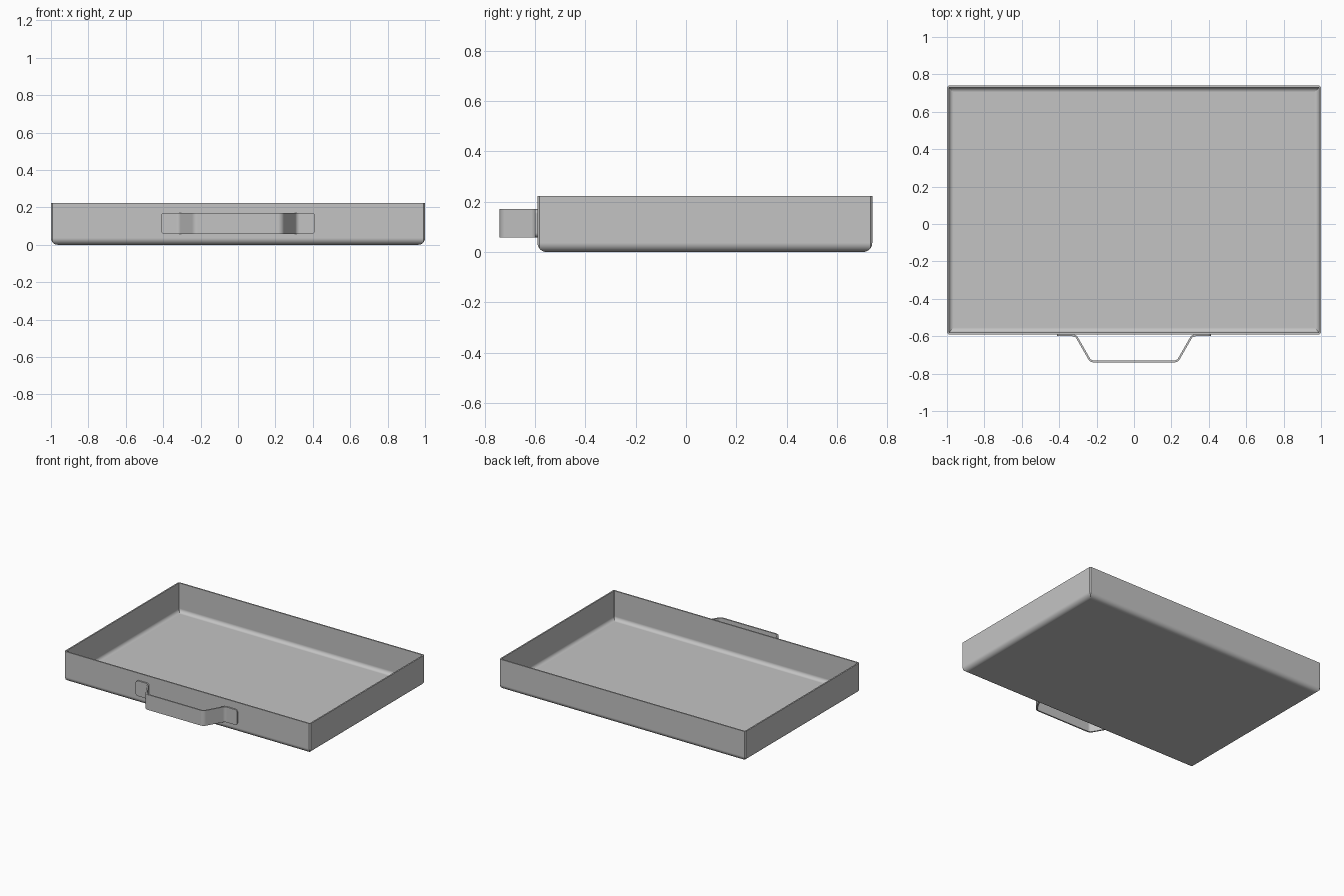
import bpy, bmesh
from math import sin, cos, pi, radians
from mathutils import Vector

cube = bpy.data.objects.get("Cube")
if cube:
    bpy.data.objects.remove(cube, do_unlink=True)

SHEET = 0.01                 # sheet metal thickness
FRONT, BACK, HALF_X = -0.59, 0.74, 1.0
HEIGHT, BEND = 0.222, 0.036  # wall height and outer bend radius
CORNER = 0.008               # narrow cut on each upright corner

metal = bpy.data.materials.new("grey metal")
metal.use_nodes = True
grey = (0.55, 0.55, 0.55, 1)
metal.diffuse_color = grey
metal.node_tree.nodes["Principled BSDF"].inputs["Base Color"].default_value = grey


def finish(bm, name):
    bmesh.ops.recalc_face_normals(bm, faces=bm.faces)
    mesh = bpy.data.meshes.new(name)
    bm.to_mesh(mesh)
    bm.free()
    mesh.materials.append(metal)
    obj = bpy.data.objects.new(name, mesh)
    bpy.context.collection.objects.link(obj)
    bpy.ops.object.select_all(action="DESELECT")
    bpy.context.view_layer.objects.active = obj
    obj.select_set(True)
    bpy.ops.object.shade_smooth_by_angle(angle=radians(25))
    return obj


def flatten_shading(obj):
    """Keep large faces evenly shaded next to the smooth bends."""
    normals = obj.modifiers.new("even shading", "WEIGHTED_NORMAL")
    normals.keep_sharp = True


def ring(bm, inset, z):
    """Rectangular loop at an inset from the outline; cut corners close into mitres."""
    x, f, b = HALF_X - inset, FRONT + inset, BACK - inset
    c = max(0.001, CORNER - inset)
    pts = [(c - x, f), (x - c, f), (x, f + c), (x, b - c),
           (x - c, b), (c - x, b), (-x, b - c), (-x, f + c)]
    return [bm.verts.new((px, py, z)) for px, py in pts]


# Tray: folded section from outside floor, up over the rim and down inside
steps = [i * pi / 16 for i in range(9)]
inner = BEND - SHEET
section = [(BEND - BEND * sin(a), BEND - BEND * cos(a)) for a in steps]
section += [(0, HEIGHT), (SHEET, HEIGHT)]
section += [(BEND - inner * sin(a), BEND - inner * cos(a)) for a in reversed(steps)]

bm = bmesh.new()
rings = [ring(bm, inset, z) for inset, z in section]
for lower, upper in zip(rings, rings[1:]):
    for i in range(8):
        j = (i + 1) % 8
        bm.faces.new((lower[i], lower[j], upper[j], upper[i]))
bm.faces.new(rings[0])
bm.faces.new(rings[-1])
flatten_shading(finish(bm, "tray"))


def fillet(before, corner, after, radius, count=6):
    """Points of an arc that rounds one corner of a path."""
    u, v = (before - corner).normalized(), (after - corner).normalized()
    half = u.angle(v) / 2
    centre = corner + (u + v).normalized() * radius / sin(half)
    reach = radius * cos(half) / sin(half)
    start, end = corner + u * reach - centre, corner + v * reach - centre
    return [centre + start.lerp(end, i / count).normalized() * radius
            for i in range(count + 1)]


# Handle: bent strap, as columns of (x, y, half height), mirrored in x
MID, TALL, ROUND = 0.114, 0.056, 0.018
wall_y, grip_y = FRONT - SHEET / 2, -0.735
tip, heel = Vector((0.412, wall_y)), Vector((0.312, wall_y))
knee, middle = Vector((0.232, grip_y)), Vector((0, grip_y))
half = [(tip.x - ROUND * (1 - cos(a)), wall_y, TALL - ROUND * (1 - sin(a)))
        for a in (i * pi / 10 for i in range(6))]
bends = fillet(tip, heel, knee, 0.03) + fillet(heel, knee, middle, 0.03)
half += [(p.x, p.y, TALL) for p in bends]
columns = half + [(-x, y, h) for x, y, h in reversed(half)]

bm = bmesh.new()
pairs = [(bm.verts.new((x, y, MID - h)), bm.verts.new((x, y, MID + h)))
         for x, y, h in columns]
for (a, b), (c, d) in zip(pairs, pairs[1:]):
    bm.faces.new((a, c, d, b))
handle = finish(bm, "handle")
thick = handle.modifiers.new("thickness", "SOLIDIFY")
thick.thickness = SHEET
thick.offset = 0
thick.use_even_offset = True
for edge in handle.data.edges:
    # Crisp rim around the strap, smooth across the bends
    a, b = (handle.data.vertices[i].co for i in edge.vertices)
    edge.use_edge_sharp = (a.z > MID) == (b.z > MID)
flatten_shading(handle)
